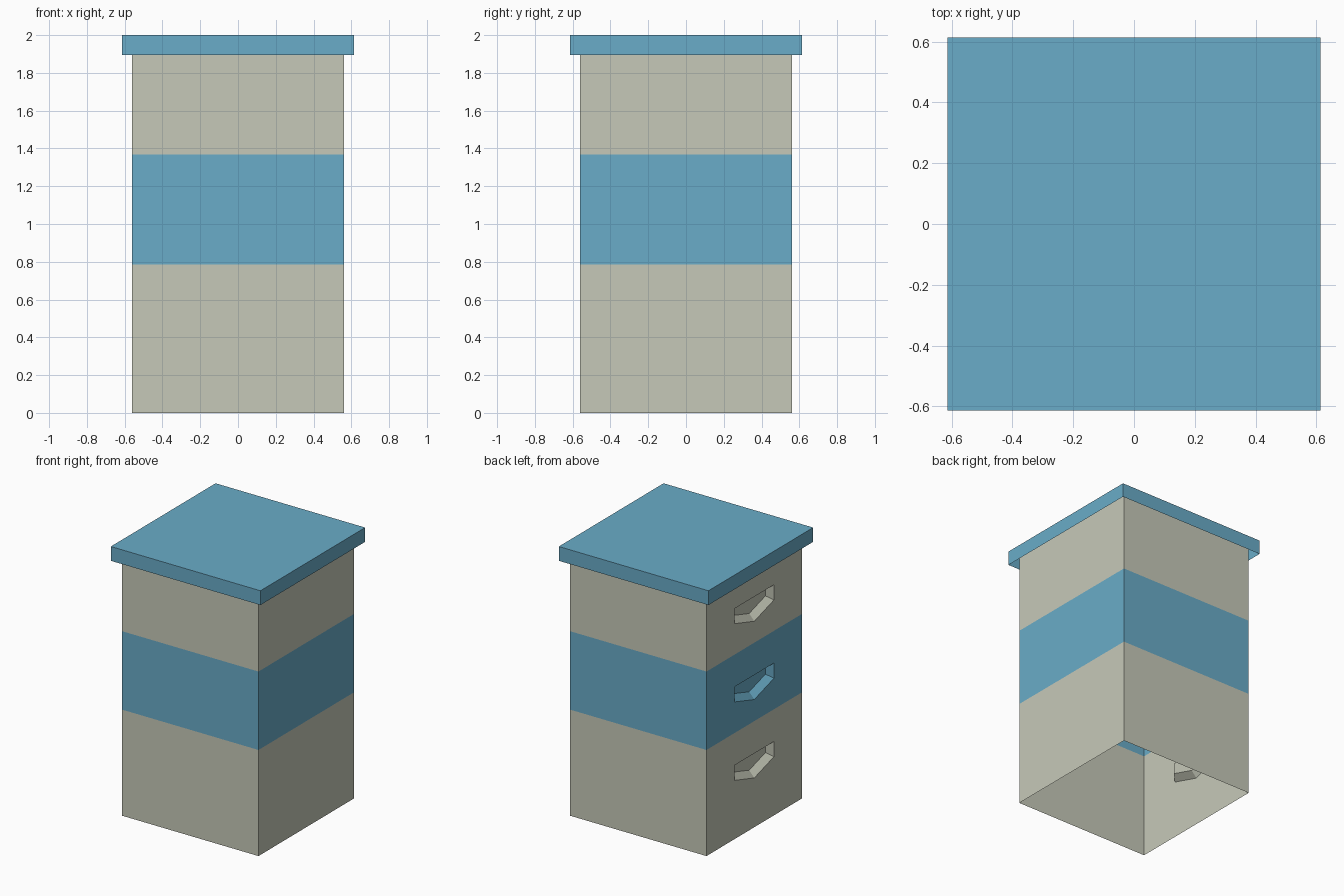
import bpy, bmesh

if "Cube" in bpy.data.objects:
    bpy.data.objects.remove(bpy.data.objects["Cube"])

H = 0.56           # half width of the boxes
D = 0.042          # depth of the hand grips


def material(name, rgb):
    m = bpy.data.materials.new(name)
    m.diffuse_color = (*rgb, 1)
    m.use_nodes = True
    m.node_tree.nodes["Principled BSDF"].inputs["Base Color"].default_value = m.diffuse_color
    return m


cream = material("cream_paint", (0.565, 0.584, 0.485))
blue = material("blue_paint", (0.144, 0.413, 0.578))


def finish(name, bm, mats):
    bmesh.ops.remove_doubles(bm, verts=bm.verts, dist=1e-4)
    me = bpy.data.meshes.new(name)
    bm.to_mesh(me)
    bm.free()
    for m in mats:
        me.materials.append(m)
    ob = bpy.data.objects.new(name, me)
    bpy.context.collection.objects.link(ob)
    return ob


def face(bm, pts, mat, flip=False):
    vs = [bm.verts.new(p) for p in pts]
    bm.faces.new(vs[::-1] if flip else vs).material_index = mat


def tier(bm, z0, z1, top, mat):
    """One hive box: three plain walls plus a left wall with a recessed grip."""
    corners = [(-H, -H), (H, -H), (H, H), (-H, H)]
    for (ax, ay), (bx, by) in zip(corners, corners[1:]):
        face(bm, [(ax, ay, z0), (bx, by, z0), (bx, by, z1), (ax, ay, z1)], mat)
    # each half of the grip: outer rim and smaller, deeper inner rim
    for s in (-1, 1):
        rim = [(0, top - 0.182), (s * 0.23, top - 0.112), (s * 0.23, top), (0, top)]
        inner = [(0, top - 0.136), (s * 0.19, top - 0.078), (s * 0.19, top), (0, top)]
        wall = [(0, z0)] + rim + [(0, z1), (s * H, z1), (s * H, z0)]
        flip = s > 0
        face(bm, [(-H, y, z) for y, z in wall], mat, not flip)
        face(bm, [(-H + D, y, z) for y, z in inner], mat, flip)
        for i in range(3):
            (a, b), (c, d) = rim[i:i + 2], inner[i:i + 2]
            face(bm, [(-H, *a), (-H, *b), (-H + D, *d), (-H + D, *c)], mat, flip)


# stacked boxes, open at the bottom
bm = bmesh.new()
tier(bm, 0.0, 0.786, 0.547, 0)
tier(bm, 0.786, 1.367, 1.128, 1)
tier(bm, 1.367, 1.948, 1.708, 0)
bmesh.ops.remove_doubles(bm, verts=bm.verts, dist=1e-4)
bmesh.ops.recalc_face_normals(bm, faces=bm.faces)
finish("hive_boxes", bm, [cream, blue])

# lid: a shallow cap, open underneath
bm = bmesh.new()
bmesh.ops.create_cube(bm, size=1)
for v in bm.verts:
    v.co = (v.co.x * 1.226, v.co.y * 1.226, 1.947 + v.co.z * 0.106)
bm.normal_update()
bmesh.ops.delete(bm, geom=[f for f in bm.faces if f.normal.z < -0.5], context='FACES_ONLY')
finish("lid", bm, [blue])
